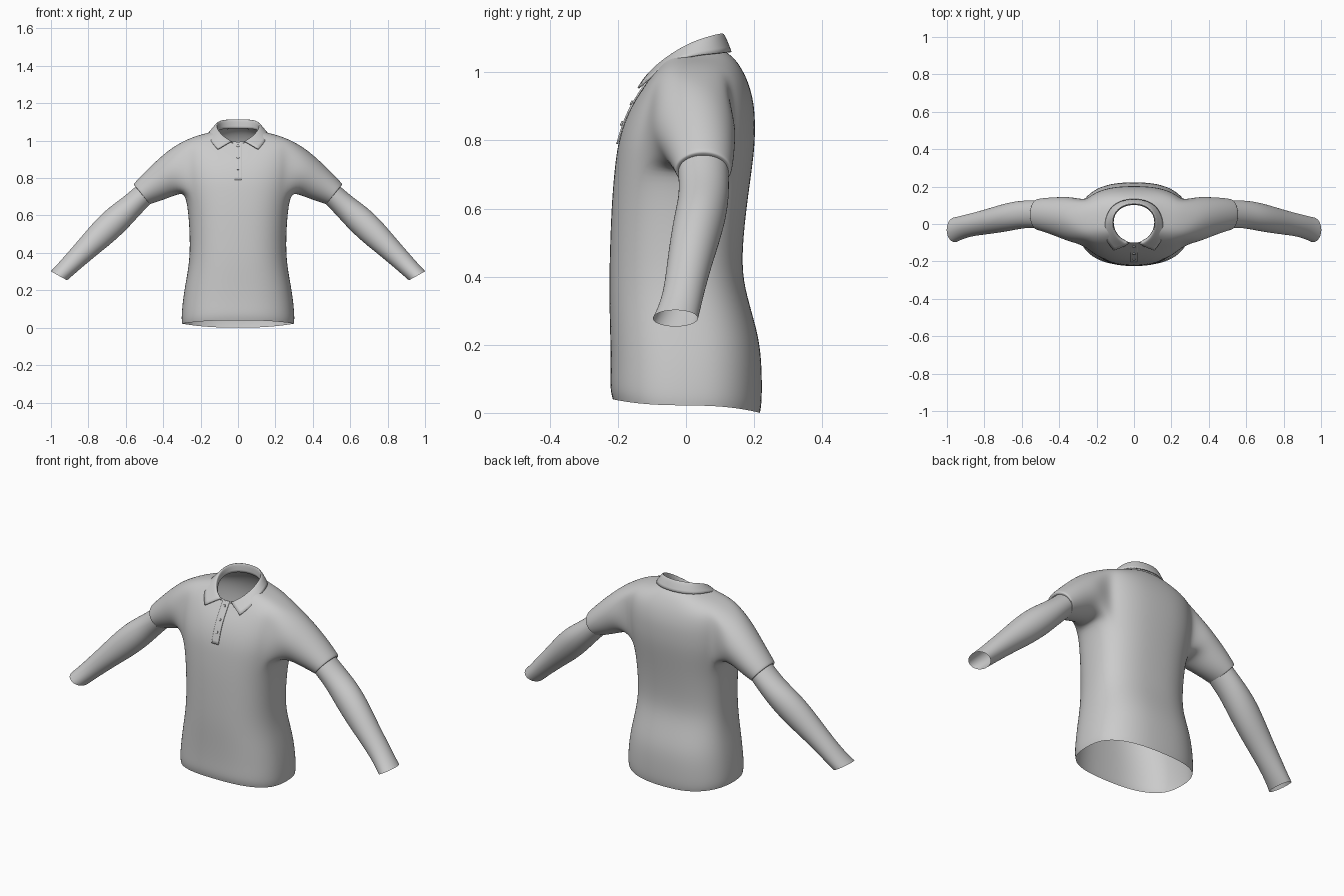
import bpy, math

if "Cube" in bpy.data.objects:
    bpy.data.objects.remove(bpy.data.objects["Cube"])

fabric = bpy.data.materials.new("light grey fabric")
fabric.diffuse_color = (0.6, 0.6, 0.6, 1)
fabric.use_nodes = True
fabric.node_tree.nodes["Principled BSDF"].inputs["Base Color"].default_value = fabric.diffuse_color


def grid_faces(rows, wrap=False):
    """Quads between consecutive rows of vertex indices."""
    faces = []
    for a, b in zip(rows, rows[1:]):
        n = len(a)
        for i in range(n if wrap else n - 1):
            j = (i + 1) % n
            faces.append((a[i], a[j], b[j], b[i]))
    return faces


def add_rows(verts, rows):
    """Append rows of points and return their index rows."""
    out = []
    for row in rows:
        out.append(list(range(len(verts), len(verts) + len(row))))
        verts.extend(row)
    return out


def make(name, verts, faces, mirror=True, thickness=0, levels=2):
    me = bpy.data.meshes.new(name)
    me.from_pydata(verts, [], faces)
    me.update()
    me.materials.append(fabric)
    for p in me.polygons:
        p.use_smooth = True
    ob = bpy.data.objects.new(name, me)
    bpy.context.collection.objects.link(ob)
    if mirror:
        m = ob.modifiers.new("mirror", 'MIRROR')
        m.use_clip = True
        m.merge_threshold = 0.001
    s = ob.modifiers.new("smooth", 'SUBSURF')
    s.levels = s.render_levels = levels
    s.boundary_smooth = 'PRESERVE_CORNERS'
    if thickness:
        t = ob.modifiers.new("cloth", 'SOLIDIFY')
        t.thickness = thickness
    return ob


def power(v, e):
    return 0.0 if abs(v) < 1e-9 else math.copysign(abs(v) ** e, v)


# Torso rings: half width, front y, back y, then z at front, side and back
TORSO = [
    (.300, -.216, .218, .040, .022, .000),
    (.304, -.224, .224, .070, .050, .030),
    (.298, -.222, .224, .130, .130, .130),
    (.285, -.223, .216, .220, .220, .220),
    (.266, -.226, .186, .320, .320, .320),
    (.258, -.226, .164, .410, .410, .410),
    (.260, -.223, .169, .520, .520, .520),
    (.268, -.218, .182, .630, .630, .630),
    (.285, -.210, .195, .720, .720, .720),
    (.298, -.201, .203, .790, .790, .790),
    (.304, -.182, .204, .855, .860, .855),
    (.304, -.156, .200, .910, .930, .910),
    (.290, -.132, .186, .945, 1.000, .965),
    (.220, -.116, .165, .970, 1.028, 1.010),
    (.155, -.105, .140, .985, 1.043, 1.045),
    (.112, -.100, .110, .993, 1.058, 1.065),
]
SEG = 16               # steps from front centre to back centre
ARM_LO, ARM_HI = 8, 12  # rings bounding the armhole
ARM_F, ARM_B = 5, 11    # steps bounding the armhole


def torso_row(hw, yf, yb, zf, zs, zb):
    row = []
    for k in range(SEG + 1):
        a = math.pi * (k / SEG - 0.5)
        c, s = math.cos(a), math.sin(a)
        y = power(s, 0.8) * (yb if s > 0 else -yf)
        z = zs * c * c + (zb if s > 0 else zf) * s * s
        row.append((hw * power(c, 0.8), y, z))
    return row


def sleeve_row(tx, tz, bx, bz, yf, yb, n=20):
    """Oval ring from its top point through the front, bottom and back."""
    row = []
    for i in range(n):
        a = 2 * math.pi * i / n
        c, s = math.cos(a), math.sin(a)
        row.append(((tx + bx) / 2 + c * (tx - bx) / 2,
                    (yf + yb) / 2 - s * (yb - yf) / 2,
                    (tz + bz) / 2 + c * (tz - bz) / 2))
    return row


# Shirt body with an armhole left open
verts = []
T = add_rows(verts, [torso_row(*r) for r in TORSO])
faces = []
for r in range(len(T) - 1):
    for k in range(SEG):
        if not (ARM_LO <= r < ARM_HI and ARM_F <= k < ARM_B):
            faces.append((T[r][k], T[r][k + 1], T[r + 1][k + 1], T[r + 1][k]))

# Short sleeve grown from the armhole edge, with a turned-in hem
mid = SEG // 2
armhole = [T[ARM_HI][k] for k in range(mid, ARM_F - 1, -1)]
armhole += [T[r][ARM_F] for r in range(ARM_HI - 1, ARM_LO - 1, -1)]
armhole += [T[ARM_LO][k] for k in range(ARM_F + 1, ARM_B + 1)]
armhole += [T[r][ARM_B] for r in range(ARM_LO + 1, ARM_HI + 1)]
armhole += [T[ARM_HI][k] for k in range(ARM_B - 1, mid, -1)]
SHORT = [
    (.360, .960, .322, .712, -.098, .148),
    (.430, .900, .385, .688, -.070, .145),
    (.500, .832, .432, .672, -.048, .142),
    (.552, .777, .466, .661, -.034, .136),
    (.560, .766, .472, .659, -.032, .134),
    (.550, .757, .474, .668, -.022, .124),
]
faces += grid_faces([armhole] + add_rows(verts, [sleeve_row(*r) for r in SHORT]), True)
make("shirt_body", verts, faces)

# Long under-sleeves
LONG = [
    (.490, .810, .430, .695, -.026, .124),
    (.550, .752, .468, .662, -.024, .126),
    (.622, .692, .532, .595, -.020, .128),
    (.700, .637, .594, .525, -.034, .120),
    (.772, .566, .672, .453, -.047, .100),
    (.850, .472, .745, .396, -.057, .076),
    (.922, .390, .822, .332, -.066, .056),
    (.968, .337, .880, .282, -.082, .044),
    (1.002, .302, .913, .253, -.098, .036),
]
verts = []
faces = grid_faces(add_rows(verts, [sleeve_row(*r) for r in LONG]), True)
make("under_sleeves", verts, faces)

# Folded collar: stand, rolled top edge and fall, from front to back centre
stand = [(.020, -.100, .985), (.075, -.075, 1.000), (.105, -.030, 1.025),
         (.112, .020, 1.050), (.095, .065, 1.060), (.055, .095, 1.065), (0, .105, 1.065)]
top = [(.035, -.105, .998), (.080, -.080, 1.028), (.108, -.030, 1.066),
       (.112, .020, 1.094), (.095, .068, 1.110), (.055, .096, 1.117), (0, .106, 1.117)]
fall = [(.108, -.142, .956), (.150, -.092, 1.000), (.157, -.035, 1.037),
        (.156, .025, 1.052), (.130, .088, 1.056), (.075, .126, 1.060), (0, .138, 1.060)]
roll = [(x * 1.1, y * 1.1, z - .002) for x, y, z in top]
verts = []
faces = grid_faces(add_rows(verts, [fall, roll, top, stand]))
make("collar", verts, faces, thickness=.006)

# Button placket following the chest
verts = []
rows = [[(x, r[1] - .004, r[3]) for x in (-.02, 0, .02)] for r in TORSO[9:]]
faces = grid_faces(add_rows(verts, rows))
make("placket", verts, faces, mirror=False, thickness=.005)

# Buttons
for y, z in ((-.189, .85), (-.160, .91), (-.122, .972)):
    bpy.ops.mesh.primitive_cylinder_add(vertices=16, radius=.007, depth=.006,
                                        location=(0, y, z),
                                        rotation=(math.radians(65), 0, 0))
    b = bpy.context.object
    b.name = "button"
    b.data.materials.append(fabric)
    bpy.ops.object.shade_smooth_by_angle()
